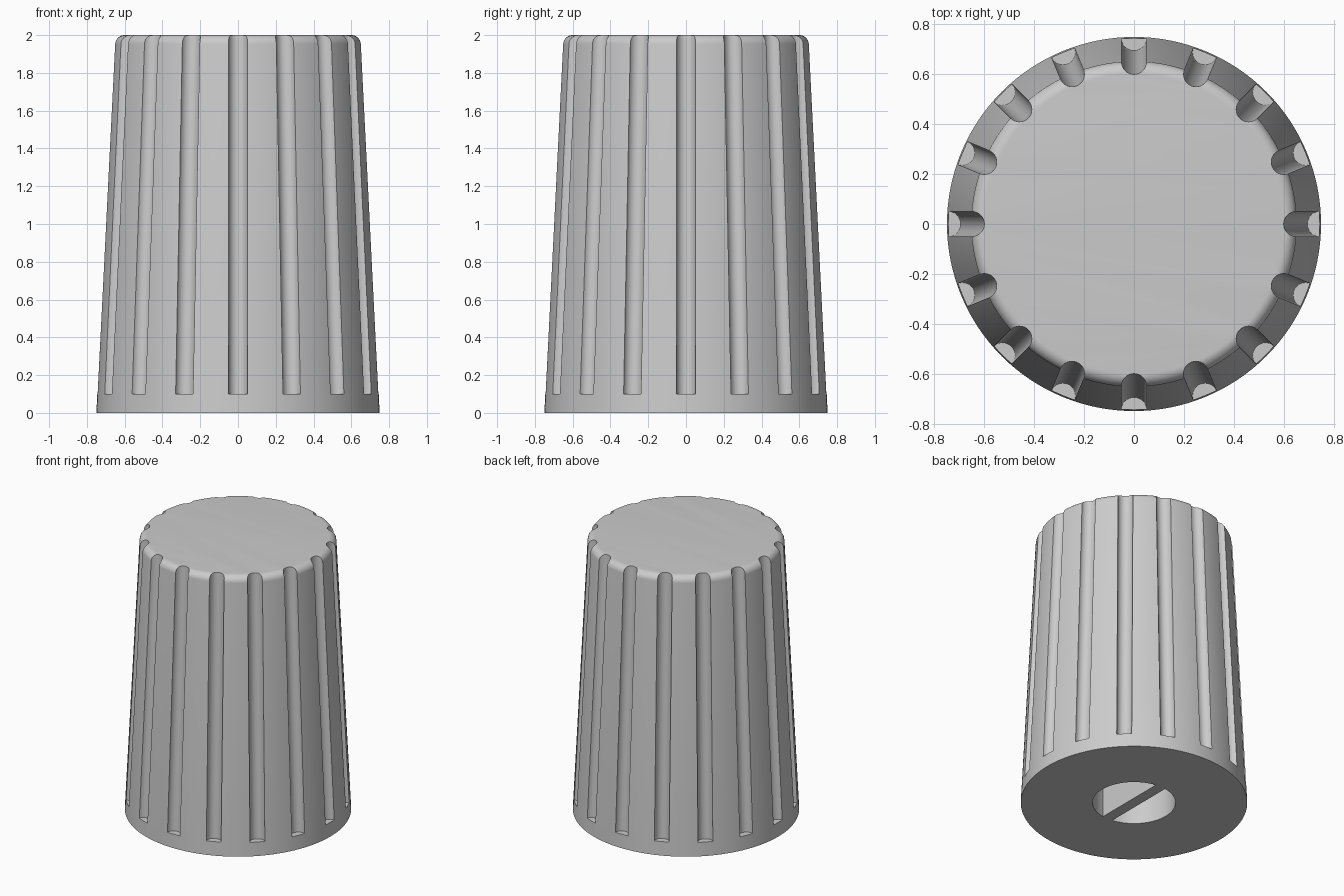
import bpy
import bmesh
from math import sin, cos, pi, atan, asin, sqrt, radians
from mathutils import Vector

if "Cube" in bpy.data.objects:
    bpy.data.objects.remove(bpy.data.objects["Cube"], do_unlink=True)

HEIGHT, BASE_R, TAPER = 2.0, 0.75, 0.05
FILLET, GROOVE_R, GROOVES = 0.05, 0.05, 16
BORE_R, BORE_DEPTH, RIB = 0.275, 1.2, 0.08


def cone_radius(z):
    return BASE_R - TAPER * z


def circle(radius, z, count, centre=(0, 0)):
    return [Vector((centre[0] + radius * cos(2 * pi * i / count),
                    centre[1] + radius * sin(2 * pi * i / count), z))
            for i in range(count)]


def loft(bm, rings):
    """Skin a stack of rings from bottom to top and cap both ends."""
    rows = [[bm.verts.new(p) for p in ring] for ring in rings]
    n = len(rows[0])
    for low, high in zip(rows, rows[1:]):
        for i in range(n):
            j = (i + 1) % n
            bm.faces.new((low[i], low[j], high[j], high[i]))
    bm.faces.new(rows[0][::-1])
    bm.faces.new(rows[-1])


def make_object(name, bm):
    bmesh.ops.recalc_face_normals(bm, faces=bm.faces)
    mesh = bpy.data.meshes.new(name)
    bm.to_mesh(mesh)
    bm.free()
    obj = bpy.data.objects.new(name, mesh)
    bpy.context.collection.objects.link(obj)
    return obj


def cut(target, cutter):
    cutter.hide_render = True
    mod = target.modifiers.new("Cut", "BOOLEAN")
    mod.operation = "DIFFERENCE"
    mod.solver = "EXACT"
    mod.object = cutter
    bpy.context.view_layer.objects.active = target
    bpy.ops.object.modifier_apply(modifier=mod.name)
    bpy.data.objects.remove(cutter, do_unlink=True)


# Tapered knob body with a rounded top edge
bm = bmesh.new()
arc_z = HEIGHT - FILLET
arc_r = cone_radius(arc_z) - FILLET * sqrt(1 + TAPER ** 2)
rings = [circle(BASE_R, 0, 128)]
start, steps = atan(TAPER), 8
for k in range(steps + 1):
    a = start + (pi / 2 - start) * k / steps
    rings.append(circle(arc_r + FILLET * cos(a), arc_z + FILLET * sin(a), 128))
loft(bm, rings)
knob = make_object("knob_body", bm)

# Round grip grooves that follow the taper and run out of the top
bm = bmesh.new()
for g in range(GROOVES):
    a = 2 * pi * g / GROOVES
    loft(bm, [circle(GROOVE_R, z, 32, (cone_radius(z) * cos(a), cone_radius(z) * sin(a)))
              for z in (0.1, HEIGHT + 0.1)])
cut(knob, make_object("groove_cutter", bm))

# Shaft bore in the underside: two half rounds leave a rib across it
bm = bmesh.new()
limit = pi / 2 - asin(RIB / 2 / BORE_R)
for side in (0, pi):
    outline = [side - limit + 2 * limit * i / 32 for i in range(33)]
    loft(bm, [[Vector((BORE_R * cos(a), BORE_R * sin(a), z)) for a in outline]
              for z in (-0.1, BORE_DEPTH)])
cut(knob, make_object("bore_cutter", bm))

# Plain grey finish
grey = bpy.data.materials.new("light_grey")
grey.use_nodes = True
colour = (0.6, 0.6, 0.6, 1)
grey.diffuse_color = colour
grey.node_tree.nodes["Principled BSDF"].inputs["Base Color"].default_value = colour
knob.data.materials.clear()
knob.data.materials.append(grey)

# Smooth curves, crisp groove edges
bpy.ops.object.select_all(action="DESELECT")
knob.select_set(True)
bpy.context.view_layer.objects.active = knob
bpy.ops.object.shade_smooth_by_angle(angle=radians(30))
